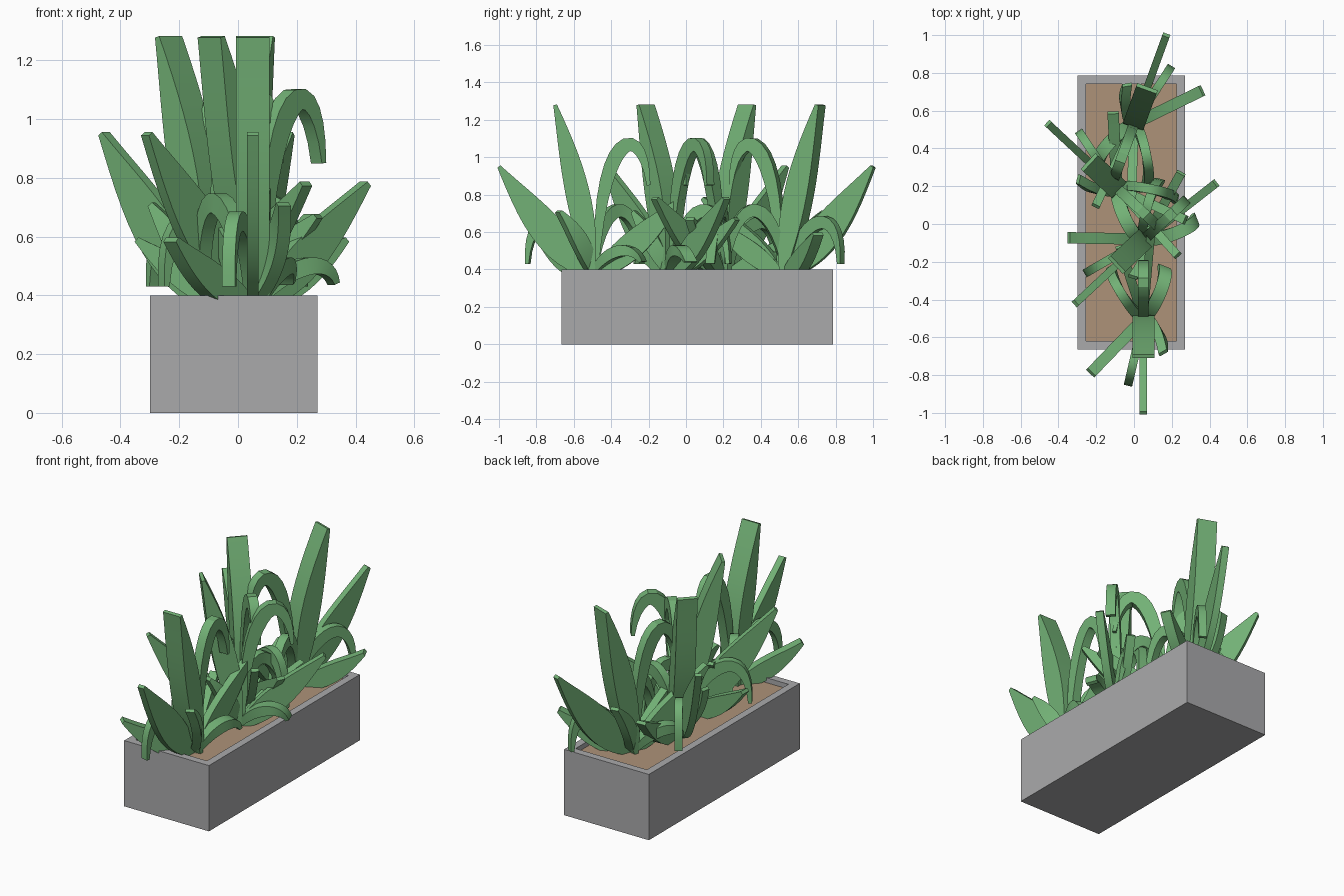
import bpy, bmesh, math
from mathutils import Matrix, Vector

if "Cube" in bpy.data.objects:
    bpy.data.objects.remove(bpy.data.objects["Cube"])


def material(name, rgb):
    m = bpy.data.materials.new(name)
    m.diffuse_color = (*rgb, 1)
    m.use_nodes = True
    m.node_tree.nodes["Principled BSDF"].inputs["Base Color"].default_value = m.diffuse_color
    return m


def add_object(name, bm, mat=None):
    bmesh.ops.recalc_face_normals(bm, faces=bm.faces)
    me = bpy.data.meshes.new(name)
    bm.to_mesh(me)
    bm.free()
    if mat:
        me.materials.append(mat)
    ob = bpy.data.objects.new(name, me)
    bpy.context.collection.objects.link(ob)
    return ob


def box(bm, x0, x1, y0, y1, z0, z1):
    m = Matrix.Translation(((x0 + x1) / 2, (y0 + y1) / 2, (z0 + z1) / 2))
    bmesh.ops.create_cube(bm, size=1, matrix=m @ Matrix.Diagonal((x1 - x0, y1 - y0, z1 - z0, 1)))


def bezier(pts, t):
    pts = [Vector(p) for p in pts]
    while len(pts) > 1:
        pts = [a.lerp(b, t) for a, b in zip(pts, pts[1:])]
    return pts[0]


def leaf(bm, angle, path, width, thick, bend=0.0, tip=0.02, n=14):
    """Tapered outline in a radial vertical plane, extruded sideways, optionally bowed."""
    rot = Matrix.Rotation(math.radians(angle), 3, 'Z')
    rings = []
    for i in range(n + 1):
        t = i / n
        p = bezier(path, t)
        d = (bezier(path, min(t + .01, 1)) - bezier(path, max(t - .01, 0))).normalized()
        nrm = Vector((-d.y, d.x))
        h = (tip + (width - tip) * math.sin(math.pi * t ** 0.9)) / 2
        side = bend * 4 * t * (1 - t)
        a, b = p + nrm * h, p - nrm * h
        rings.append([bm.verts.new(rot @ Vector((q.x, side + s * thick / 2, q.y)))
                      for q, s in ((a, -1), (a, 1), (b, 1), (b, -1))])
    for r0, r1 in zip(rings, rings[1:]):
        for k in range(4):
            j = (k + 1) % 4
            bm.faces.new((r0[k], r0[j], r1[j], r1[k]))
    bm.faces.new(rings[0])
    bm.faces.new(rings[-1])


green = material("leaf_green", (0.17, 0.44, 0.18))
brown = material("soil_brown", (0.42, 0.29, 0.19))
grey = material("planter_grey", (0.4, 0.4, 0.41))

# Planter box: block with a flat rim and a sunken top
bm = bmesh.new()
box(bm, -0.30, 0.27, -0.665, 0.785, 0, 0.40)
top = max(bm.faces, key=lambda f: f.calc_center_median().z)
bmesh.ops.inset_region(bm, faces=[top], thickness=0.045, use_even_offset=True)
well = bmesh.ops.extrude_face_region(bm, geom=[top])["geom"]
bmesh.ops.translate(bm, verts=[v for v in well if isinstance(v, bmesh.types.BMVert)], vec=(0, 0, -0.06))
if top.is_valid:
    bmesh.ops.delete(bm, geom=[top], context='FACES_ONLY')
add_object("planter_box", bm, grey)

# Soil
bm = bmesh.new()
box(bm, -0.255, 0.225, -0.62, 0.74, 0.34, 0.37)
add_object("soil", bm, brown)

# One plant: (angle, centre line as radius/height, width, thickness, sideways bow)
leaves = [
    (0, [(0, .36), (.06, .80), (.20, 1.28)], .13, .115),                       # tall blade
    (0, [(0, .36), (.22, .55), (.50, .95)], .18, .04),                         # long outer blade
    (-44, [(0, .36), (.20, .42), (.40, .59)], .11, .06),                       # low blade
    (-13, [(0, .36), (.12, .70), (.35, .77), (.355, .43)], .07, .045),         # front droop
    (30, [(0, .36), (.08, .55), (.21, .71)], .09, .05, .03),                   # short front blade
    (180, [(.02, .36), (.03, 1.16), (.27, 1.22), (.30, .85)], .08, .055),      # high arch
    (175, [(0, .36), (.20, .50), (.48, .78)], .14, .045),                      # back blade
    (198, [(0, .36), (.18, .48), (.40, .67)], .11, .05),                       # short back blade
    (212, [(0, .36), (.06, .80), (.28, .84), (.32, .43)], .07, .05, .03),      # back droop
    (158, [(0, .36), (.10, .52), (.25, .54), (.29, .44)], .06, .07, -.03),     # low back droop
]
bm = bmesh.new()
for args in leaves:
    leaf(bm, *args)
first = add_object("plant_1", bm, green)
bpy.context.view_layer.objects.active = first
first.select_set(True)
bpy.ops.object.shade_smooth_by_angle(angle=math.radians(30))

# Four copies of the plant, each turned differently
spots = [(0.05, -0.50, -90), (0.0, 0.53, 70), (-0.09, 0.19, 137), (0.055, -0.08, 223)]
for i, (x, y, a) in enumerate(spots):
    ob = first if i == 0 else first.copy()
    if i:
        ob.name = f"plant_{i + 1}"
        bpy.context.collection.objects.link(ob)
    ob.location = (x, y, 0)
    ob.rotation_euler = (0, 0, math.radians(a))
